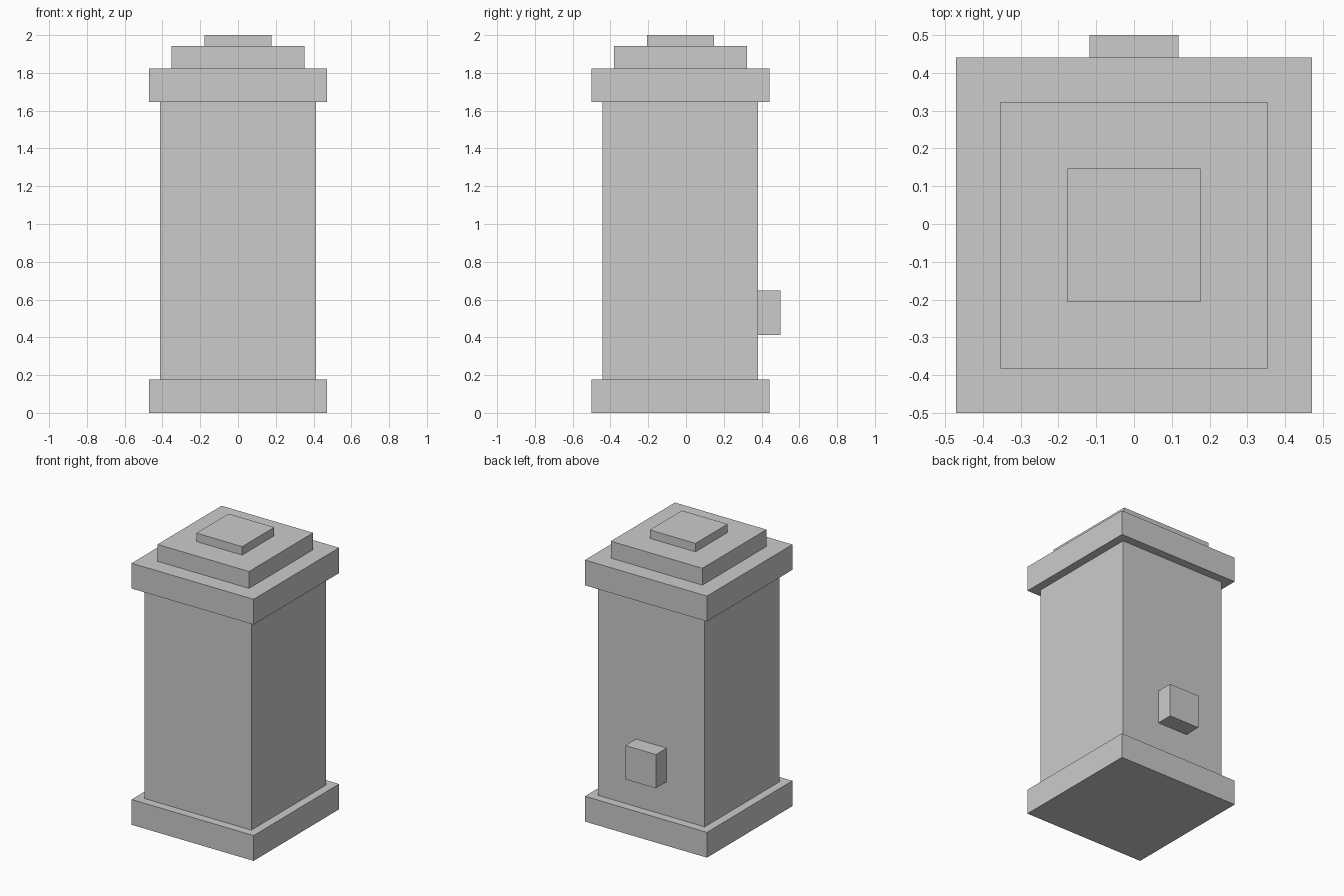
import bpy

if "Cube" in bpy.data.objects:
    bpy.data.objects.remove(bpy.data.objects["Cube"])

U = 1 / 17        # modelling unit: every size is a multiple of this
CY = -0.5 * U     # the pillar sits slightly forward of the back fitting


def box(name, x, y, z):
    """Axis-aligned box from (min, max) ranges."""
    bpy.ops.mesh.primitive_cube_add(
        size=1, location=[(a + b) / 2 for a, b in (x, y, z)])
    ob = bpy.context.object
    ob.name = name
    ob.scale = [b - a for a, b in (x, y, z)]
    bpy.ops.object.transform_apply(location=False, rotation=False, scale=True)
    return ob


# Stacked square tiers: name, half width, bottom, top (in units)
for name, half, z0, z1 in (
    ("base_plinth", 8, 0, 3),
    ("pillar_body", 7, 3, 28),
    ("cap_slab", 8, 28, 31),
    ("roof_step", 6, 31, 33),
    ("roof_top", 3, 33, 34),
):
    h = half * U
    box(name, (-h, h), (CY - h, CY + h), (z0 * U, z1 * U))

# Small block on the back face
box("back_block", (-2 * U, 2 * U), (CY + 7 * U, CY + 9 * U), (7 * U, 11 * U))
